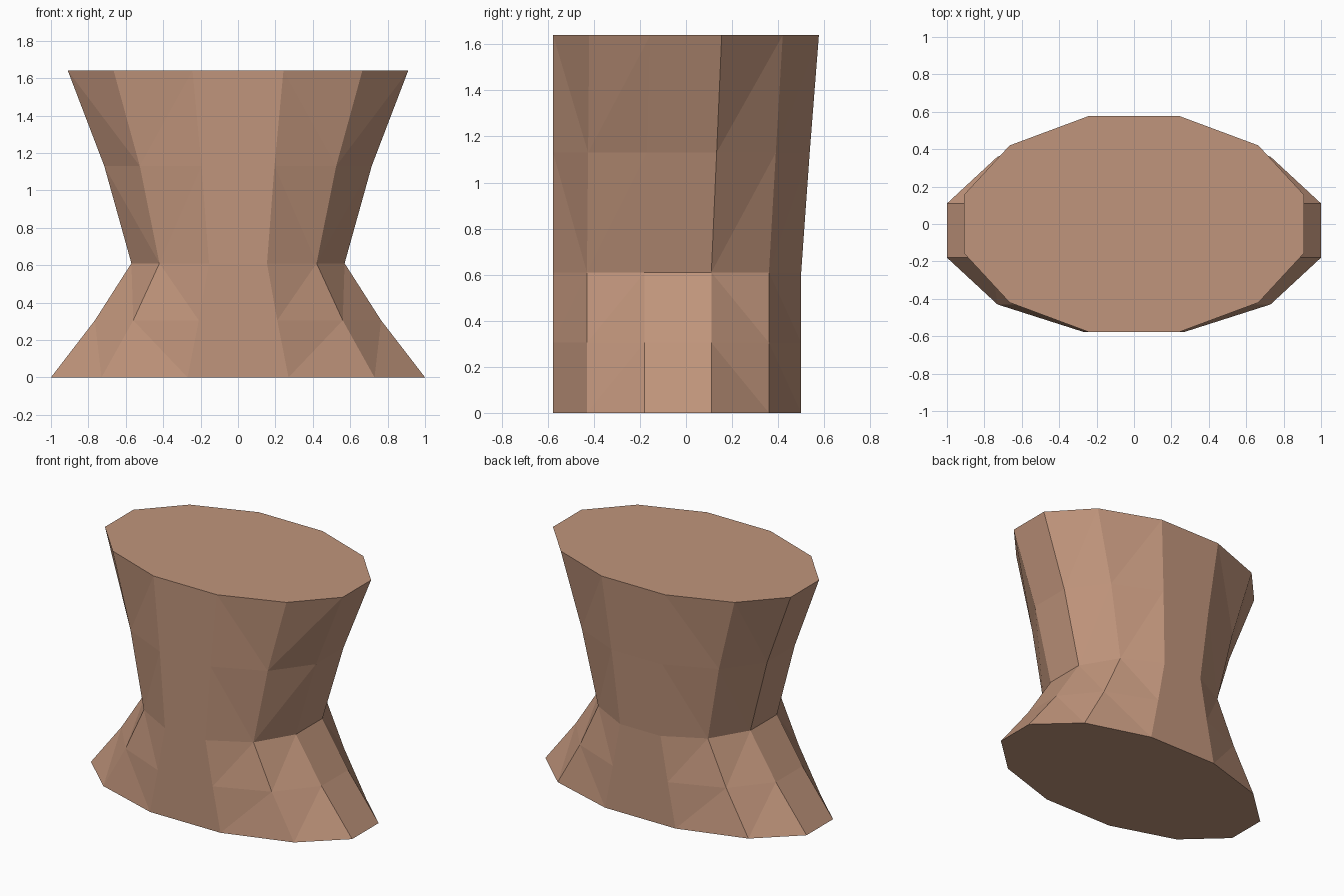
import bpy, bmesh

if "Cube" in bpy.data.objects:
    bpy.data.objects.remove(bpy.data.objects["Cube"])

# Tan surface colour
tan = bpy.data.materials.new("tan")
tan.diffuse_color = (0.53, 0.30, 0.20, 1)
tan.use_nodes = True
tan.node_tree.nodes["Principled BSDF"].inputs["Base Color"].default_value = tan.diffuse_color

# Each level: height, three half-widths, then depths from front to back
LOW_Y = (-0.577, -0.43, -0.18, 0.11, 0.36, 0.5)
LEVELS = [
    (0.0, (0.27, 0.73, 1.0), LOW_Y),
    (0.305, (0.21, 0.56, 0.765), LOW_Y),
    (0.61, (0.155, 0.42, 0.57), LOW_Y),
    (1.13, (0.195, 0.525, 0.715), (-0.577, -0.425, -0.168, 0.133, 0.39, 0.537)),
    (1.64, (0.243, 0.665, 0.91), (-0.577, -0.42, -0.155, 0.155, 0.42, 0.577)),
]


def make_ring(bm, z, widths, depths):
    """Twelve-sided ring: right side front to back, then left side back to front."""
    xs = widths + widths[::-1]
    right = [bm.verts.new((x, y, z)) for x, y in zip(xs, depths)]
    left = [bm.verts.new((-x, y, z)) for x, y in zip(xs, depths)]
    return right + left[::-1]


bm = bmesh.new()
rings = [make_ring(bm, *level) for level in LEVELS]

# Faceted wall, with the fold direction mirrored left to right
for level, (low, up) in enumerate(zip(rings, rings[1:])):
    for i in range(12):
        j = (i + 1) % 12
        a, b, c, d = low[i], low[j], up[j], up[i]
        if i in (5, 11):                     # flat front and back panels
            bm.faces.new((a, b, c, d))
            continue
        side = i if i < 5 else 10 - i
        rising = side in (0, 1) if level < 2 else side != 0
        if i > 5:
            rising = not rising
        if rising:
            bm.faces.new((a, b, c))
            bm.faces.new((a, c, d))
        else:
            bm.faces.new((a, b, d))
            bm.faces.new((b, c, d))

# Flat ends
bm.faces.new(rings[0][::-1])
bm.faces.new(rings[-1])
bmesh.ops.recalc_face_normals(bm, faces=bm.faces[:])

mesh = bpy.data.meshes.new("waisted_body")
bm.to_mesh(mesh)
bm.free()
mesh.materials.append(tan)
bpy.context.collection.objects.link(bpy.data.objects.new("waisted_body", mesh))
